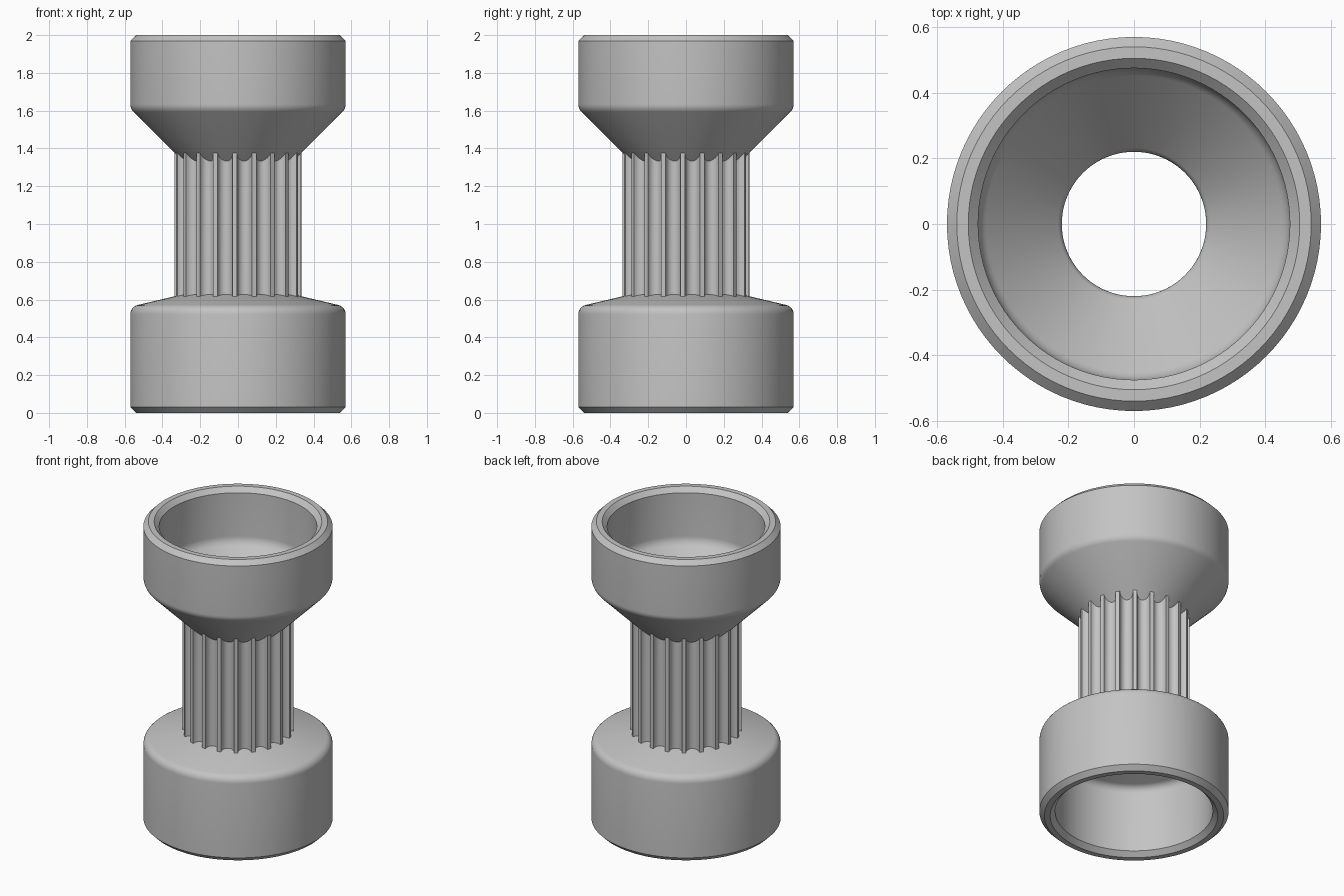
import bpy, bmesh
from math import sin, cos, pi, radians, hypot, atan2, tan
from mathutils import Vector

cube = bpy.data.objects.get("Cube")
if cube:
    bpy.data.objects.remove(cube, do_unlink=True)

grey = bpy.data.materials.new("light grey")
grey.use_nodes = True
grey.diffuse_color = (0.55, 0.55, 0.55, 1)
grey.node_tree.nodes["Principled BSDF"].inputs["Base Color"].default_value = (0.55, 0.55, 0.55, 1)

SEGMENTS = 96
BORE = 0.22          # radius of the through hole
RIBS = 20


def profile(points, steps=6):
    """Polyline of (r, z, fillet radius); corners with a radius are rounded."""
    out = []
    for i, (r, z, rad) in enumerate(points):
        p = Vector((r, z))
        if not rad:
            out.append(p)
            continue
        a = (Vector(points[i - 1][:2]) - p).normalized()
        b = (Vector(points[i + 1][:2]) - p).normalized()
        half = a.angle(b) / 2
        centre = p + (a + b).normalized() * rad / sin(half)
        start = p + a * rad / tan(half) - centre
        end = p + b * rad / tan(half) - centre
        sweep = pi - 2 * half
        for k in range(steps + 1):
            t = k / steps
            arc = (start * sin((1 - t) * sweep) + end * sin(t * sweep)) / sin(sweep)
            out.append(centre + arc)
    return out


def bridge(bm, rings):
    for low, high in zip(rings, rings[1:]):
        n = len(low)
        for j in range(n):
            k = (j + 1) % n
            bm.faces.new((low[j], low[k], high[k], high[j]))


def lathe(bm, pts):
    angles = [2 * pi * j / SEGMENTS for j in range(SEGMENTS)]
    bridge(bm, [[bm.verts.new((r * cos(a), r * sin(a), z)) for a in angles] for r, z in pts])


def finish(bm, name):
    mesh = bpy.data.meshes.new(name)
    bm.to_mesh(mesh)
    bm.free()
    mesh.materials.append(grey)
    obj = bpy.data.objects.new(name, mesh)
    bpy.context.collection.objects.link(obj)
    bpy.ops.object.select_all(action='DESELECT')
    obj.select_set(True)
    bpy.context.view_layer.objects.active = obj
    bpy.ops.object.shade_smooth_by_angle(angle=radians(28))


# Lower socket: cavity, chamfered rim, outer wall and shallow shoulder
bm = bmesh.new()
lathe(bm, profile([
    (BORE, 0.56, 0), (BORE, 0.53, 0.02), (0.475, 0.465, 0.05), (0.475, 0.03, 0),
    (0.505, 0, 0), (0.54, 0, 0), (0.57, 0.03, 0),
    (0.57, 0.562, 0.05), (0.29, 0.628, 0)]))
finish(bm, "lower_socket")

# Upper socket: flared cone, outer wall, chamfered rim and funnel
bm = bmesh.new()
lathe(bm, profile([
    (0.29, 1.33, 0), (0.57, 1.61, 0.06), (0.57, 1.97, 0), (0.54, 2, 0),
    (0.505, 2, 0), (0.475, 1.97, 0), (0.475, 1.65, 0.08),
    (BORE, 1.395, 0.04), (BORE, 1.34, 0)]))
finish(bm, "upper_socket")

# Fluted shaft: half-round grooves between narrow ribs, ends trimmed to the cones
bm = bmesh.new()
low, high = [], []
groove, centre, steps = 0.04, 0.333, 10
for i in range(RIBS):
    base = 2 * pi * (i + 0.5) / RIBS - pi / 2 - radians(3)
    for k in range(steps + 1):
        t = pi * (k / steps - 0.5)
        x, y = centre - groove * cos(t), groove * sin(t)
        r, a = hypot(x, y), base + atan2(y, x)
        low.append(bm.verts.new((r * cos(a), r * sin(a), 0.617 - 0.235 * (r - 0.335))))
        high.append(bm.verts.new((r * cos(a), r * sin(a), r + 1.04)))
bridge(bm, [low, high])
lathe(bm, [(BORE, 1.34), (BORE, 0.56)])
finish(bm, "fluted_shaft")
